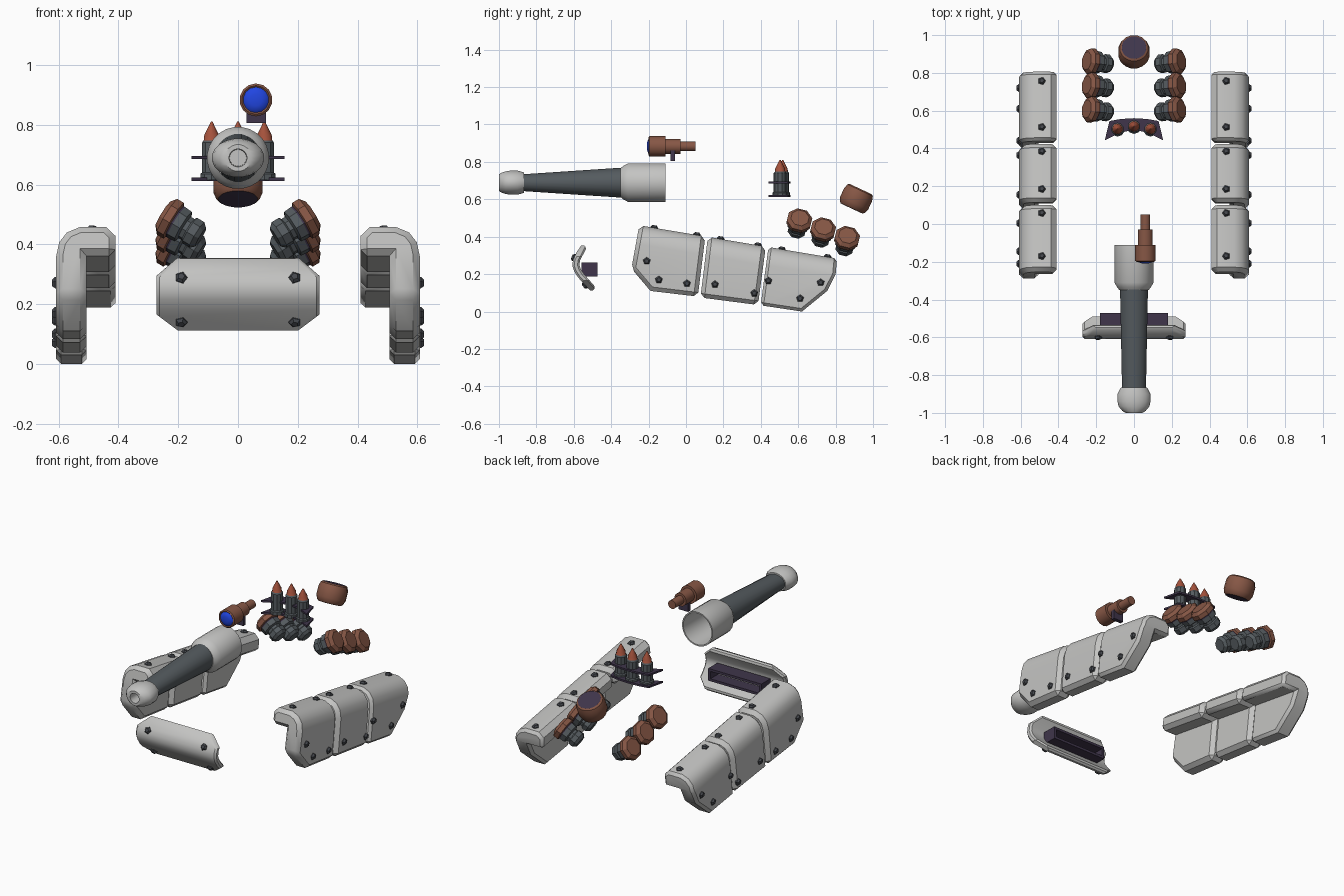
import bpy, bmesh, math
from mathutils import Matrix, Vector

if "Cube" in bpy.data.objects:
    bpy.data.objects.remove(bpy.data.objects["Cube"])

def mat(name, r, g, b):
    m = bpy.data.materials.new(name)
    m.diffuse_color = (r, g, b, 1)
    m.use_nodes = True
    m.node_tree.nodes["Principled BSDF"].inputs["Base Color"].default_value = m.diffuse_color
    return m

LIGHT = mat("light grey", .55, .55, .54)
STEEL = mat("gunmetal", .09, .105, .115)
BOLT = mat("bolt grey", .06, .065, .075)
BROWN = mat("brown", .24, .095, .06)
COPPER = mat("copper", .38, .085, .045)
PURPLE = mat("dark purple", .05, .036, .07)
BLUE = mat("lens blue", .015, .06, .75)

T = lambda x, y, z: Matrix.Translation((x, y, z))
R = lambda deg, axis: Matrix.Rotation(math.radians(deg), 4, axis)
ALONG_Y = R(-90, 'X')   # local z -> +y

def finish(name, bm, mats, mirror=False, angle=35):
    bmesh.ops.recalc_face_normals(bm, faces=bm.faces)
    me = bpy.data.meshes.new(name)
    bm.to_mesh(me)
    bm.free()
    for m in mats:
        me.materials.append(m)
    me.shade_smooth()
    me.set_sharp_from_angle(angle=math.radians(angle))
    ob = bpy.data.objects.new(name, me)
    bpy.context.collection.objects.link(ob)
    if mirror:
        ob.modifiers.new("Mirror", 'MIRROR').use_mirror_merge = False
    return ob

def lathe(name, pts, mats, places, n=16, mirror=False, angle=35):
    """Rings (height, rx, ry, material) stacked on local z, copied to each place."""
    bm = bmesh.new()
    for M in places:
        rings = []
        for h, rx, ry, _ in pts:
            ring = []
            for i in range(n):
                a = 2 * math.pi * (i + .5) / n
                ring.append(bm.verts.new(M @ Vector((rx * math.cos(a), ry * math.sin(a), h))))
            rings.append(ring)
        for k in range(len(rings) - 1):
            a, b = rings[k], rings[k + 1]
            for i in range(n):
                j = (i + 1) % n
                bm.faces.new((a[i], a[j], b[j], b[i])).material_index = pts[k][3]
        bm.faces.new(rings[0][::-1]).material_index = pts[0][3]
        bm.faces.new(rings[-1]).material_index = pts[-1][3]
    return finish(name, bm, mats, mirror, angle)

def rnd(*pts):
    return [(p[0], p[1], p[1], p[2] if len(p) > 2 else 0) for p in pts]

def prism(bm, pts):
    """Extrude a closed loop of start points to matching end points."""
    a = [bm.verts.new(p) for p, q in pts]
    b = [bm.verts.new(q) for p, q in pts]
    bm.faces.new(a)
    bm.faces.new(b[::-1])
    for i in range(len(a)):
        j = (i + 1) % len(a)
        bm.faces.new((a[i], b[i], b[j], a[j]))

def box(bm, x0, x1, y0, y1, z0, z1):
    prism(bm, [((x, y, z0), (x, y, z1)) for x, y in ((x0, y0), (x1, y0), (x1, y1), (x0, y1))])

def slice_off(bm, co, no):
    """Remove everything beyond a plane and close the cut."""
    bmesh.ops.bisect_plane(bm, geom=bm.verts[:] + bm.edges[:] + bm.faces[:],
                           plane_co=co, plane_no=no, clear_outer=True)
    bmesh.ops.holes_fill(bm, edges=[e for e in bm.edges if e.is_boundary], sides=0)

def bevel_sharp(bm, width, limit=50):
    bmesh.ops.recalc_face_normals(bm, faces=bm.faces)
    es = [e for e in bm.edges if len(e.link_faces) == 2
          and e.calc_face_angle_signed() > math.radians(limit)]
    bmesh.ops.bevel(bm, geom=es, offset=width, segments=1, affect='EDGES', clamp_overlap=True)

# Gun: muzzle, tapering barrel, open sleeve
gun = T(0, 0, .689) @ ALONG_Y
lathe("muzzle", [(-.93, .028, .028, 0), (-1, .03, .03, 0), (-1, .045, .045, 0), (-.99, .062, .052, 0),
                 (-.965, .083, .061, 0), (-.94, .088, .065, 0), (-.9, .088, .065, 0),
                 (-.865, .07, .055, 0)], [LIGHT], [gun], 20)
lathe("barrel", [(-.88, .064, .045, 0), (-.33, .075, .082, 0)], [STEEL], [gun], 20)
lathe("barrel_sleeve", rnd((-.35, .078), (-.335, .09), (-.31, .104), (-.11, .104),
                           (-.11, .096), (-.32, .092)), [LIGHT], [gun], 24)

# Sighting scope with its mount
scope = T(.06, 0, .883) @ ALONG_Y
lathe("scope", rnd((-.208, .02, 1), (-.203, .036, 1), (-.196, .043, 0), (-.2, .048), (-.195, .055),
                   (-.11, .055), (-.11, .04), (-.03, .04), (-.03, .026), (.05, .026)),
      [BROWN, BLUE], [scope], 14)
bm = bmesh.new()
box(bm, .028, .093, -.082, -.06, .805, .86)
finish("scope_mount", bm, [PURPLE])

# Side armour: hooked profile swept along the slope, cut to three panels
def top(y):
    return .419 - .168 * y

HOOK = [(.41, -.10), (.41, -.03), (.44, 0), (.53, 0), (.572, -.018), (.598, -.052),
        (.608, -.1), (.608, -.7), (.506, -.7), (.506, -.10)]
PANELS = [[(.103, .40), (.063, .08), (-.19, .11), (-.292, .23), (-.25, .46)],
          [(.427, .35), (.385, .035), (.077, .075), (.117, .40)],
          [(.808, .285), (.80, .20), (.755, .11), (.62, 0), (.399, .033), (.441, .345)]]
for k, outline in enumerate(PANELS):
    bm = bmesh.new()
    prism(bm, [((x, -.6, top(-.6) + d), (x, 1.2, top(1.2) + d)) for x, d in HOOK])
    cy = sum(p[0] for p in outline) / len(outline)
    cz = sum(p[1] for p in outline) / len(outline)
    for (y0, z0), (y1, z1) in zip(outline, outline[1:]):
        no = Vector((0, z1 - z0, y0 - y1))
        if no.dot(Vector((0, y0 - cy, z0 - cz))) < 0:
            no = -no
        slice_off(bm, (0, y0, z0), no)
    bevel_sharp(bm, .022)
    finish("side_armour_%d" % (k + 1), bm, [LIGHT], True)

# Front plate: bent section with clipped corners
FRONT = [(-.555, .36), (-.585, .318), (-.604, .275), (-.608, .245), (-.598, .215), (-.575, .18),
         (-.505, .105), (-.482, .128), (-.545, .2), (-.562, .225), (-.57, .25), (-.566, .275),
         (-.53, .342)]
bm = bmesh.new()
prism(bm, [((-.272, y, z), (.272, y, z)) for y, z in FRONT])
for s in (-1, 1):
    slice_off(bm, (s * .272, 0, .295), (s * .065, 0, .075))
    slice_off(bm, (s * .272, 0, .165), (s * .06, 0, -.08))
bevel_sharp(bm, .01, 60)
finish("front_plate", bm, [LIGHT])

# Hollow bracket behind the front plate
bm = bmesh.new()
for z in (.187, .247):
    box(bm, -.18, .18, -.56, -.472, z, z + .015)
for x in (-.18, .165):
    box(bm, x, x + .015, -.56, -.472, .202, .247)
finish("plate_bracket", bm, [PURPLE])

# Bolts
bolt = rnd((-.006, .021), (.004, .021), (.014, .012))
side = [(-.21, .27), (-.145, .17), (.005, .15), (.155, .145), (.365, .098), (.44, .165), (.61, .07), (.72, .155)]
lathe("side_bolts", bolt, [BOLT], [T(.608, y, z) @ R(90, 'Y') for y, z in side], 5, True)
lathe("top_bolts", bolt, [BOLT], [T(.488, y, top(y)) @ R(-9.5, 'X')
      for y in (-.17, .058, .185, .385, .513, .757)], 5, True)
lathe("front_bolts", bolt, [BOLT], [T(.19, -.598, .288) @ R(67, 'X'), T(.19, -.538, .141) @ R(133, 'X')], 5, True)

# Smoke launchers, three each side
tubes = [T(.222, y, z) @ R(-14, 'X') @ R(58, 'Y') for y, z in ((.605, .483), (.732, .435), (.86, .389))]
lathe("smoke_launchers", rnd((-.115, .036), (-.1, .05), (-.072, .05), (-.066, .042), (-.052, .042),
                             (-.046, .058), (-.018, .06, 1), (-.012, .06, 2), (-.008, .07, 2),
                             (.018, .07, 2), (.034, .05, 2)),
      [STEEL, PURPLE, BROWN], tubes, 8, True, 25)

# Rear drum with dark ends
lathe("rear_drum", rnd((-.058, .055, 1), (-.057, .066, 0), (-.05, .074), (-.025, .084), (.025, .084),
                       (.05, .076), (.057, .066, 1), (.057, .06, 1)),
      [BROWN, PURPLE], [T(0, .91, .603) @ R(-25, 'X')], 16)

# Shell rack: two curved plates and three shells
CRESCENT = [(-.13, .545), (-.07, .556), (0, .56), (.07, .556), (.13, .545), (.155, .442),
            (.11, .465), (.06, .488), (0, .496), (-.06, .488), (-.11, .465), (-.155, .442)]
bm = bmesh.new()
for z in (.612, .685):
    prism(bm, [((x, y, z), (x, y, z + .011)) for x, y in CRESCENT])
finish("shell_rack", bm, [PURPLE])
lathe("shells", rnd((.615, .04), (.635, .04), (.64, .034), (.74, .034), (.748, .028, 1), (.765, .026, 1),
                    (.81, .003, 1)), [STEEL, COPPER],
      [T(-.088, .503, 0), T(0, .517, 0), T(.088, .503, 0)], 10)
